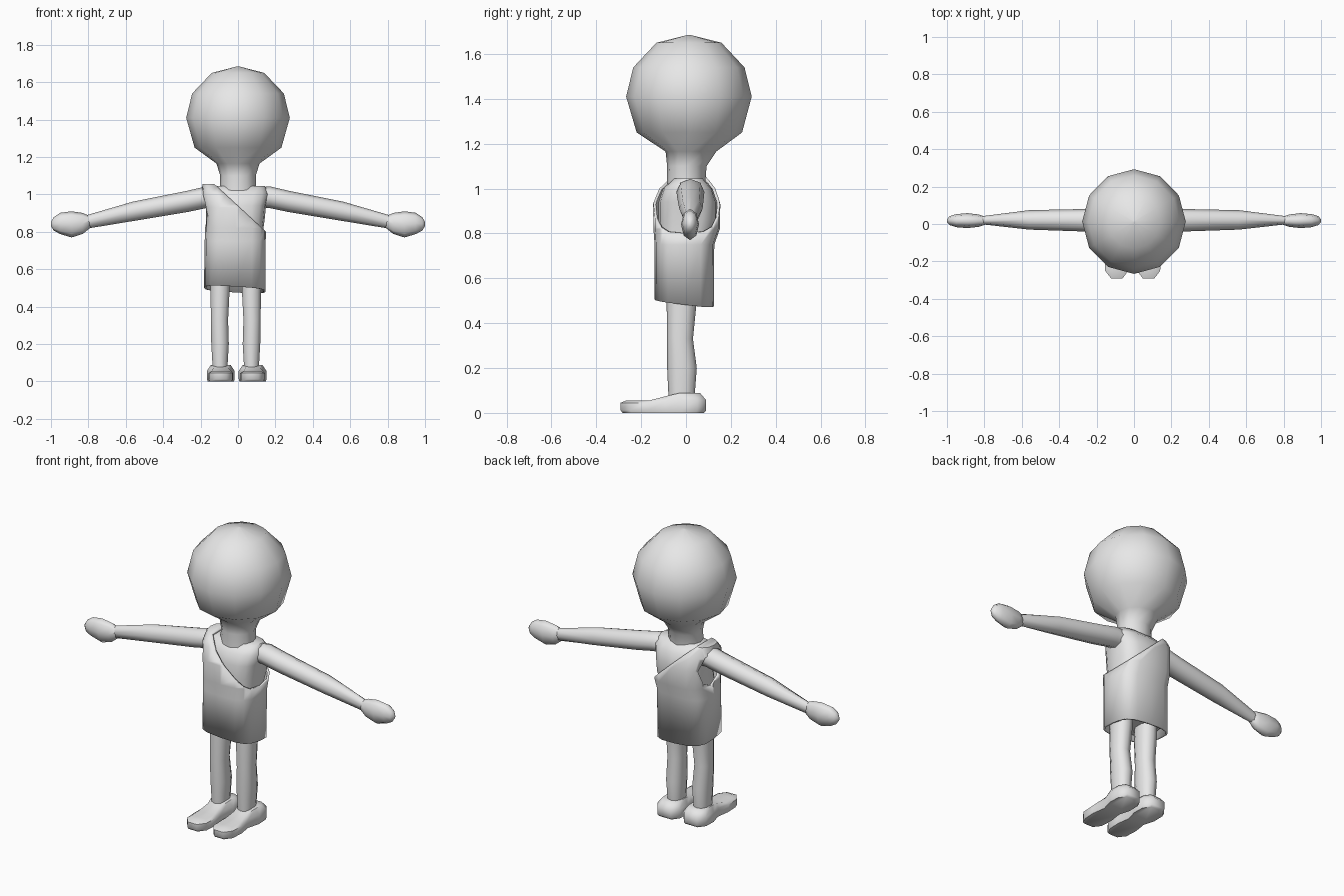
import bpy, bmesh, math
from mathutils import Vector

if "Cube" in bpy.data.objects:
    bpy.data.objects.remove(bpy.data.objects["Cube"])

grey = bpy.data.materials.new("plain grey")
grey.diffuse_color = (0.8, 0.8, 0.8, 1)
grey.use_nodes = True
grey.node_tree.nodes["Principled BSDF"].inputs["Base Color"].default_value = grey.diffuse_color


def finish(bm, name, angle=60):
    bmesh.ops.recalc_face_normals(bm, faces=bm.faces)
    me = bpy.data.meshes.new(name)
    bm.to_mesh(me)
    bm.free()
    me.materials.append(grey)
    ob = bpy.data.objects.new(name, me)
    bpy.context.collection.objects.link(ob)
    bpy.ops.object.select_all(action='DESELECT')
    ob.select_set(True)
    bpy.context.view_layer.objects.active = ob
    bpy.ops.object.shade_smooth_by_angle(angle=math.radians(angle))
    return ob


def loft(rings, n=12, power=2.0, axis='z', caps=(True, True)):
    """Rings are (centre, half width, half depth), stacked along z or x."""
    bm = bmesh.new()
    loops = []
    for c, a, b in rings:
        loop = []
        for i in range(n):
            t = 2 * math.pi * i / n + math.pi / 2
            u, v = (math.copysign(abs(f) ** (2 / power), f)
                    for f in (math.cos(t), math.sin(t)))
            off = (a * u, b * v, 0) if axis == 'z' else (0, a * u, b * v)
            loop.append(bm.verts.new(Vector(c) + Vector(off)))
        loops.append(loop)
    for p, q in zip(loops, loops[1:]):
        for i in range(n):
            j = (i + 1) % n
            bm.faces.new((p[i], p[j], q[j], q[i]))
    for on, loop in zip(caps, (loops[0], loops[-1])):
        if on:
            bm.faces.new(loop)
    return bm


# Head and neck in one piece
finish(loft([((0, 0.0, 1.02), .097, .085), ((0, 0.004, 1.10), .095, .088),
             ((0, 0.022, 1.165), .115, .113), ((0, 0.015, 1.25), .232, .235),
             ((0, 0.013, 1.41), .277, .28), ((0, 0.013, 1.54), .245, .248),
             ((0, 0.013, 1.65), .14, .145), ((0, 0.013, 1.685), .004, .004)]),
       "head_and_neck", 70)

# Torso under the tunic
finish(loft([((-.015, -.008, .54), .145, .115), ((-.01, -.005, .78), .14, .118),
             ((0, .008, .86), .142, .13), ((0, .008, .94), .15, .13),
             ((0, .008, 1.0), .165, .11), ((0, .01, 1.045), .145, .065)],
            16, 2.8), "torso")

# Tunic: slanted hem, diagonal neckline, hole for one arm
bm = loft([((-.017, -.008, .49), .165, .133), ((-.015, -.007, .75), .163, .133),
           ((-.013, .003, .82), .163, .148), ((-.015, .003, .93), .163, .150),
           ((-.010, .006, 1.0), .185, .128), ((-.010, .014, 1.055), .180, .080)],
          16, 3.2, caps=(False, True))
for v in bm.verts:
    if v.co.z < .6:
        v.co.z -= .06 * v.co.x + .12 * v.co.y
bmesh.ops.bisect_plane(bm, geom=bm.verts[:] + bm.edges[:] + bm.faces[:],
                       plane_co=(.15, 0, .80), plane_no=(.25, 0, .27),
                       clear_outer=True)
tunic = finish(bm, "tunic", 50)
cutter = finish(loft([((-.32, .015, .925), .095, .11),
                      ((-.125, .015, .925), .095, .11)], 8, axis='x'),
                "armhole_cutter")
cutter.hide_render = True
cutter.display_type = 'WIRE'
solid = tunic.modifiers.new("thickness", 'SOLIDIFY')
solid.thickness = .012
solid.offset = -1
hole = tunic.modifiers.new("armhole", 'BOOLEAN')
hole.operation = 'DIFFERENCE'
hole.object = cutter
bpy.context.view_layer.objects.active = tunic
for m in ("thickness", "armhole"):
    bpy.ops.object.modifier_apply(modifier=m)
bpy.data.objects.remove(cutter)

SHOE = [(-.03, -.292), (.03, -.292), (.062, -.25), (.066, -.17), (.054, -.09),
        (.074, -.02), (.072, .05), (.042, .09), (-.042, .09), (-.072, .05),
        (-.074, -.02), (-.054, -.09), (-.066, -.17), (-.062, -.25)]

for side, s in (("left", -1), ("right", 1)):
    # Arm, tapering to the wrist
    finish(loft([((s * .10, .02, .985), .058, .052), ((s * .17, .02, .985), .062, .058),
                 ((s * .27, .02, .963), .060, .057), ((s * .56, .022, .91), .052, .052),
                 ((s * .81, .02, .853), .022, .036)], 8, axis='x'), side + "_arm")
    # Mitten hand
    finish(loft([((s * .785, .018, .853), .018, .028), ((s * .83, .018, .845), .033, .056),
                 ((s * .89, .018, .84), .040, .070), ((s * .95, .018, .845), .035, .057),
                 ((s * .985, .018, .843), .024, .036), ((s * 1.0, .018, .842), .008, .012)],
                8, axis='x'), side + "_hand", 70)
    # Leg
    x = -.012 + s * .084
    finish(loft([((x, -.018, .56), .053, .067), ((x, -.02, .48), .053, .066),
                 ((x + s * .003, -.027, .33), .048, .058),
                 ((x, -.018, .20), .049, .066),
                 ((x, -.02, .07), .041, .058)], 10, 2.3), side + "_leg")
    # Shoe: flat sole, low toe, higher heel
    bm = bmesh.new()
    loops = []
    for z, k, rise in ((0, .95, 0), (.012, 1, 0), (.045, 1, .012), (.056, .72, .032)):
        loop = []
        for px, py in SHOE:
            heel = min(1, max(0, (py + .13) / .07))
            yk = -.10 + (py + .10) * (k if k > .9 else .86)
            loop.append(bm.verts.new((-.007 + s * .085 + px * k, yk, z + rise * heel)))
        loops.append(loop)
    for p, q in zip(loops, loops[1:]):
        for i in range(len(p)):
            j = (i + 1) % len(p)
            bm.faces.new((p[i], p[j], q[j], q[i]))
    bm.faces.new(loops[0])
    # Top skin as strips across the shoe
    t = loops[-1]
    n = len(t)
    for i in range(n // 2 - 1):
        a, b = (1 + i) % n, (2 + i) % n
        c, d = (n - 1 - i) % n, (-i) % n
        bm.faces.new((t[a], t[b], t[c], t[d]))
    finish(bm, side + "_shoe", 55)
